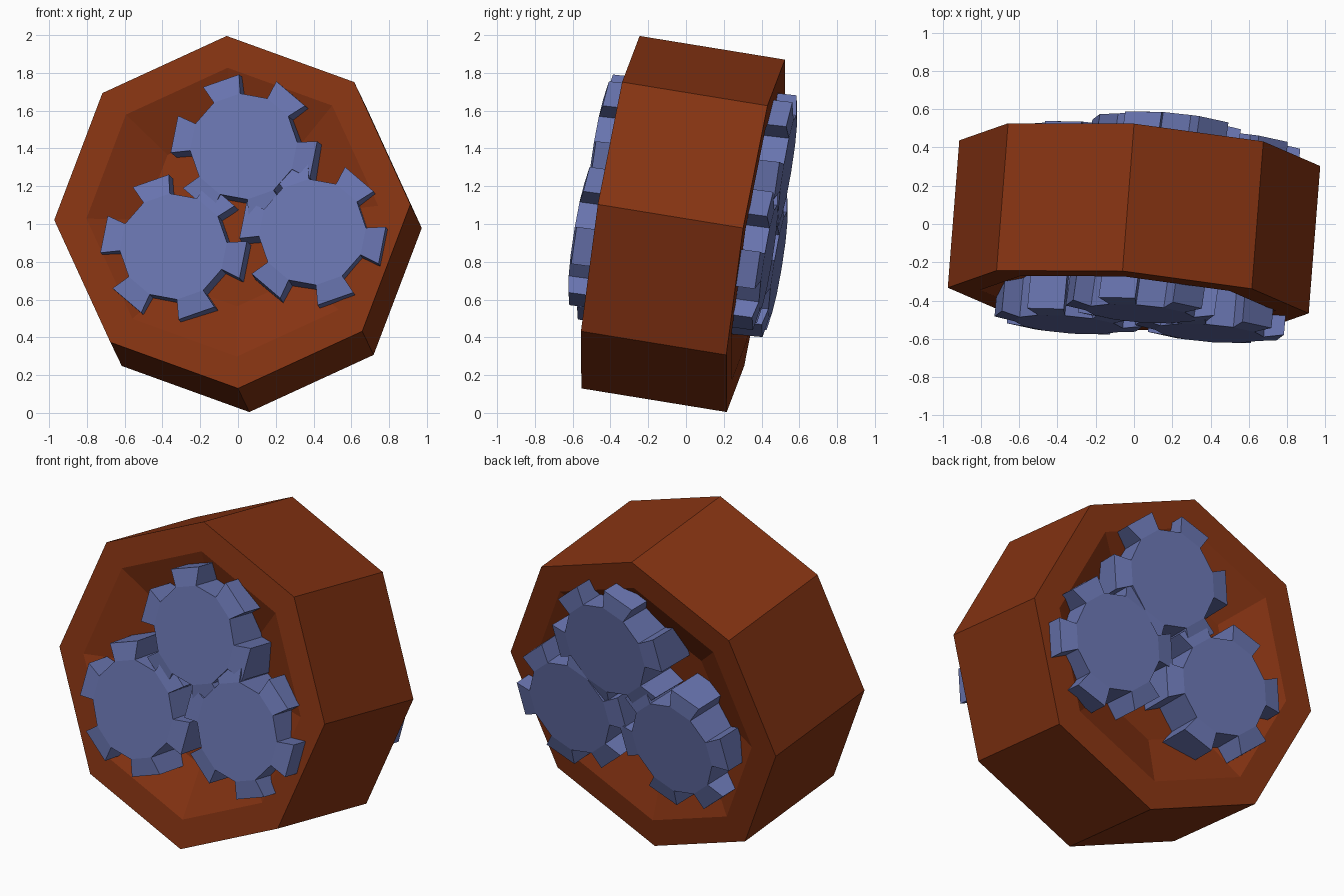
import bpy, bmesh
from math import cos, sin, pi, radians
from mathutils import Vector, Matrix

cube = bpy.data.objects.get("Cube")
if cube:
    bpy.data.objects.remove(cube, do_unlink=True)


def material(name, color):
    m = bpy.data.materials.new(name)
    m.use_nodes = True
    m.diffuse_color = color
    m.node_tree.nodes["Principled BSDF"].inputs["Base Color"].default_value = color
    return m


rust = material("rust brown", (0.235, 0.033, 0.006, 1))
steel = material("slate blue", (0.14, 0.175, 0.43, 1))

# Tilted frame: local x = right, y = up, z = out of the front
axis = Vector((-0.077, -0.983, 0.16)).normalized()
up = Vector((-0.032, 0.158, 0.987))
up = (up - axis * up.dot(axis)).normalized()
right = up.cross(axis)
frame = Matrix.Translation((0, -0.015, 1.0)) @ Matrix((right, up, axis)).transposed().to_4x4()


def circle(radius, z, sides, phase=0, center=(0, 0)):
    return [Vector((center[0] + radius * cos(phase + 2 * pi * i / sides),
                    center[1] + radius * sin(phase + 2 * pi * i / sides), z))
            for i in range(sides)]


def loft(bm, rings):
    """Skin a stack of rings, cap both ends and return the side faces."""
    loops = [[bm.verts.new(p) for p in ring] for ring in rings]
    n = len(loops[0])
    sides = [bm.faces.new((a[i], a[(i + 1) % n], b[(i + 1) % n], b[i]))
             for a, b in zip(loops, loops[1:]) for i in range(n)]
    bm.faces.new(loops[0][::-1])
    bm.faces.new(loops[-1])
    return sides


def finish(bm, name, mat):
    bmesh.ops.recalc_face_normals(bm, faces=bm.faces[:])
    mesh = bpy.data.meshes.new(name)
    bm.to_mesh(mesh)
    bm.free()
    mesh.materials.append(mat)
    obj = bpy.data.objects.new(name, mesh)
    obj.matrix_world = frame
    bpy.context.collection.objects.link(obj)


# Octagonal housing with a shallow dish on each side
half = [(0.485, 0.265), (0.775, 0.391), (0.946, 0.391)]
profile = half + [(r, -z) for r, z in reversed(half)]
bm = bmesh.new()
loft(bm, [circle(r, z, 8) for r, z in profile])
finish(bm, "octagonal_housing", rust)

# Six-toothed gears running through the housing
DEPTH, ROOT, TIP = 0.51, 0.285, 0.39


def gear(name, front, back):
    bm = bmesh.new()
    phase = radians(47 - 15)
    sides = loft(bm, [circle(ROOT, -DEPTH, 12, phase, back),
                      circle(ROOT, DEPTH, 12, phase, front)])
    teeth = bmesh.ops.extrude_discrete_faces(bm, faces=sides[::2])["faces"]
    for v in {v for f in teeth for v in f.verts}:
        c = front if v.co.z > 0 else back
        for k in (0, 1):
            v.co[k] = c[k] + (v.co[k] - c[k]) * TIP / ROOT
        v.co.z *= 0.965
    finish(bm, name, steel)


gear("upper_gear", (0.08, 0.33), (0.145, 0.375))
gear("right_gear", (-0.31, -0.19), (-0.29, -0.125))
gear("left_gear", (0.43, -0.145), (0.44, -0.12))
